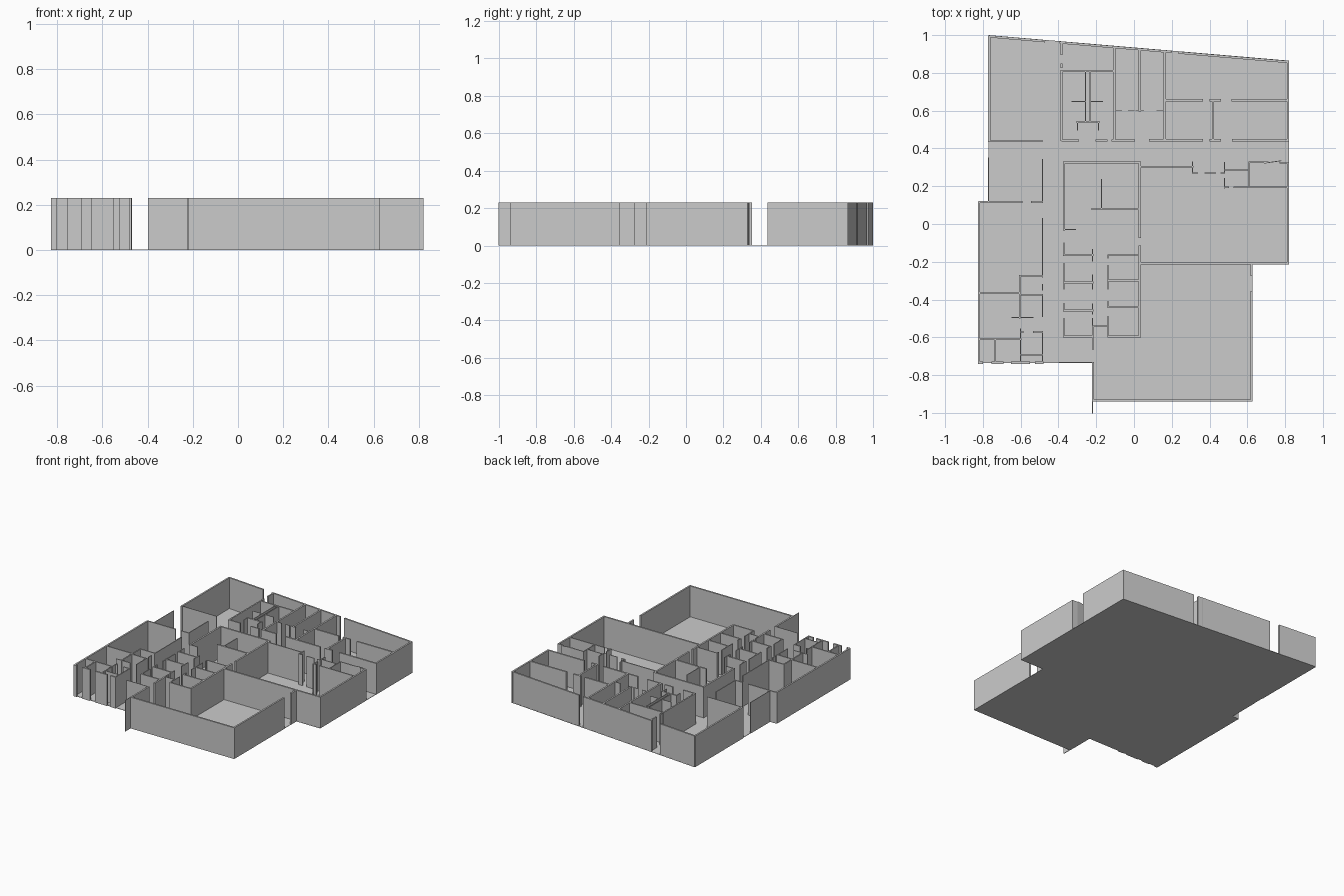
import bpy, bmesh
from math import atan2, hypot
from mathutils import Matrix

H, THICK, THIN = 0.23, 0.012, 0.004


def wall(bm, x0, y0, x1, y1, t):
    """Upright box along a centre line, ends extended to close corners."""
    length = hypot(x1 - x0, y1 - y0)
    m = (Matrix.Translation(((x0 + x1) / 2, (y0 + y1) / 2, H / 2))
         @ Matrix.Rotation(atan2(y1 - y0, x1 - x0), 4, 'Z')
         @ Matrix.Diagonal((length + min(t, 0.01), t, H, 1)))
    bmesh.ops.create_cube(bm, size=1, matrix=m)


def finish(name, bm):
    me = bpy.data.meshes.new(name)
    bm.to_mesh(me)
    bm.free()
    bpy.context.collection.objects.link(bpy.data.objects.new(name, me))


def walls(name, across=(), along=(), t=THICK):
    """across: (y, x0, x1, x0, x1...), along: (x, y0, y1, y0, y1...)."""
    bm = bmesh.new()
    for c, *s in across:
        for a, b in zip(s[::2], s[1::2]):
            wall(bm, a, c, b, c, t)
    for c, *s in along:
        for a, b in zip(s[::2], s[1::2]):
            wall(bm, c, a, c, b, t)
    finish(name, bm)


# Floor slab
outline = [(-.825, -.735), (-.22, -.735), (-.22, -.94), (.627, -.94), (.627, -.215), (.82, -.215),
           (.82, .865), (-.77, 1), (-.77, .12), (-.825, .12)]
bm = bmesh.new()
face = bm.faces.new([bm.verts.new((x, y, 0)) for x, y in outline])
top = bmesh.ops.extrude_face_region(bm, geom=[face])
bmesh.ops.translate(bm, vec=(0, 0, 0.003), verts=[v for v in top['geom'] if isinstance(v, bmesh.types.BMVert)])
bmesh.ops.recalc_face_normals(bm, faces=bm.faces)
finish("floor", bm)

# Slanted back wall with two door gaps
bm = bmesh.new()
for a, b in ((-.765, -.475), (-.39, .195), (.24, .815)):
    wall(bm, a, .993 - (a + .765) * .0855, b, .993 - (b + .765) * .0855, THICK)
finish("back_wall", bm)

# Outer side and front walls
walls("outer_walls",
      across=[(-.735, -.82, -.805, -.75, -.695, -.645, -.555, -.52, -.485),
              (-.935, -.215, .62), (-.208, .03, .815)],
      along=[(-.767, .44, .99), (-.82, -.735, .115), (.815, .445, .86, -.208, .322),
             (.622, -.27, -.208, -.935, -.36), (-.217, -.66, -.545, -.935, -.735)])
walls("outer_thin_walls", across=[(-.733, -.395, -.22), (.44, -.77, -.485)],
      along=[(-.77, .12, .35), (-.22, -1, -.94)], t=THIN)

# Back right rooms
walls("back_right_rooms",
      across=[(.655, .165, .36, .405, .455, .52, .815), (.443, .085, .36, .405, .455, .525, .815)],
      along=[(.418, .445, .655), (.163, .445, .915), (.03, .6, .925), (-.105, .445, .937)])

# Back centre rooms and service shaft
walls("back_centre_rooms",
      across=[(.81, -.38, -.105), (.443, -.38, -.295, -.2, -.145, -.115, 0), (.54, -.3, -.187)],
      along=[(-.383, .445, .81, .83, .845, .9, .96)], t=.01)
walls("service_shaft", along=[(-.257, .54, .81), (-.233, .54, .81), (-.3, .497, .54), (-.187, .497, .54)], t=.006)
walls("back_partitions",
      across=[(.648, -.33, -.257, -.233, -.165), (.6, -.105, -.065, -.03, 0, .01, .05, .12, .163)], t=THIN)

# Left wing
walls("left_wing_rooms",
      across=[(.117, -.82, -.595, -.54, -.485), (-.275, -.605, -.485), (-.365, -.82, -.605),
              (-.375, -.605, -.485), (-.61, -.82, -.6), (-.572, -.53, -.485)],
      along=[(-.605, -.495, -.275), (-.735, -.73, -.61)], t=.009)
walls("left_wing_partitions",
      across=[(-.495, -.645, -.535), (-.692, -.6, -.485), (-.572, -.6, -.585)],
      along=[(-.485, .12, .34, -.28, .03, -.35, -.32, -.49, -.375, -.735, -.572),
             (-.6, -.61, -.555, -.73, -.61)], t=.006)

# Central hall
walls("central_hall",
      across=[(.325, -.37, .03), (.08, -.22, .03)],
      along=[(-.37, -.03, .325), (.03, -.07, .325, -.595, -.12)])
walls("hall_partitions", across=[(-.03, -.37, -.31)], along=[(-.172, .08, .235)], t=.006)

# Small rooms either side of the corridor
walls("small_rooms",
      across=[(y, -.37, -.22) for y in (-.165, -.31, -.457, -.595)]
      + [(y, -.135, .03) for y in (-.3, -.44, -.595)], t=.01)
walls("small_room_fronts",
      across=[(-.165, -.135, .03), (-.54, -.22, -.14)],
      along=[(-.37, -.165, -.1, -.345, -.21, -.46, -.42, -.595, -.5),
             (-.22, -.195, -.135, -.345, -.27, -.475, -.425, -.595, -.5),
             (-.137, -.18, -.165, -.345, -.22, -.44, -.41, -.595, -.49)], t=.006)

# Right hall closets
walls("right_hall_walls",
      across=[(.302, .035, .31), (.195, .48, .5, .53, .815), (.325, .775, .815)], t=.008)
walls("right_hall_partitions",
      across=[(.27, .31, .335, .375, .43, .46, .48), (.285, .48, .605), (.327, .61, .71)],
      along=[(.31, .27, .327), (.48, .19, .24, .275, .325), (.608, .195, .327)], t=.006)
bm = bmesh.new()
wall(bm, .69, .322, .78, .335, THIN)
finish("open_door", bm)
